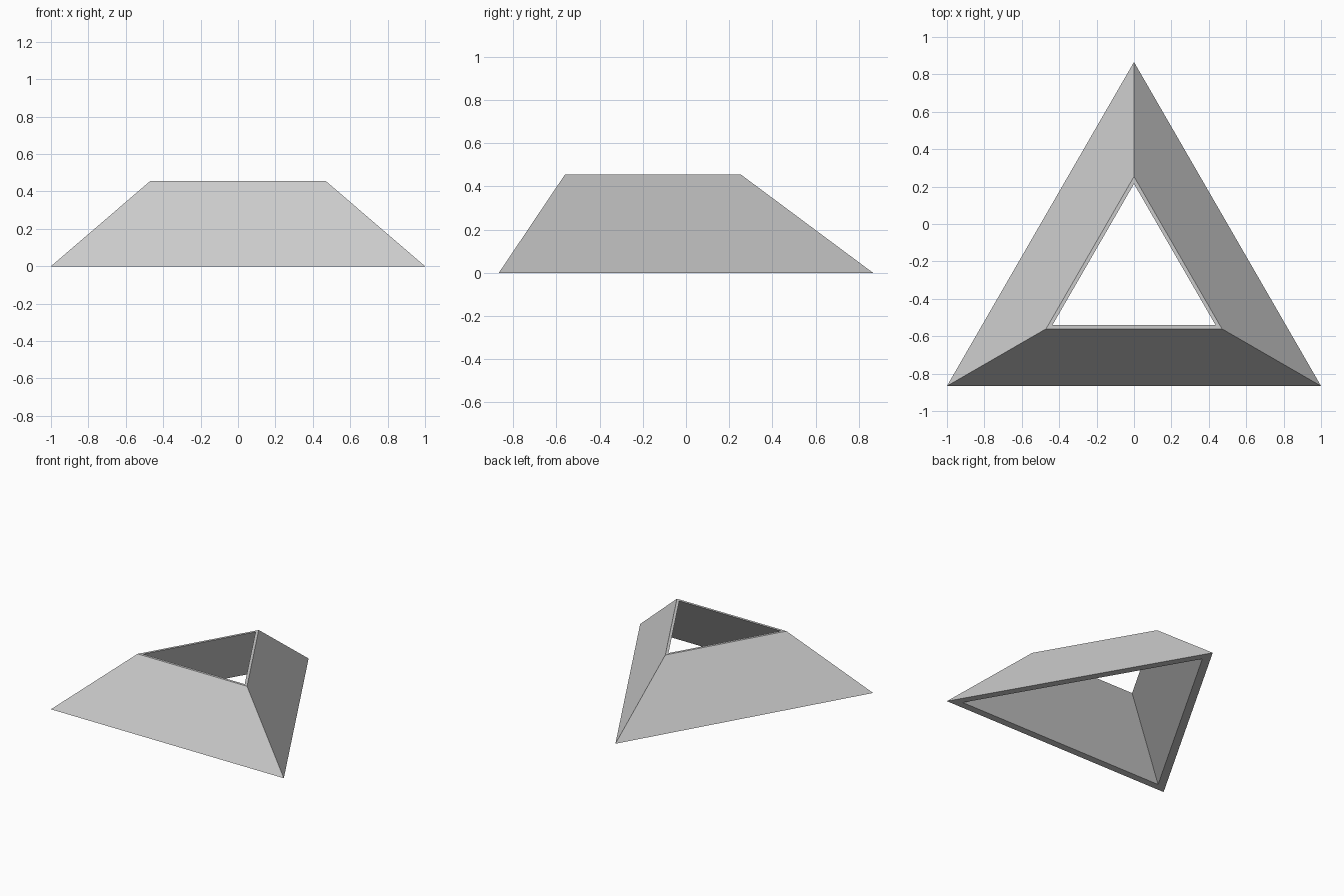
import bpy
import bmesh
from math import cos, sin, radians

# Remove the default cube
cube = bpy.data.objects.get("Cube")
if cube:
    bpy.data.objects.remove(cube, do_unlink=True)

CENTRE_Y = -0.289
HEIGHT = 0.455

# Plain grey finish
grey = bpy.data.materials.new("light_grey")
grey.use_nodes = True
colour = (0.6, 0.6, 0.6, 1.0)
grey.diffuse_color = colour
grey.node_tree.nodes["Principled BSDF"].inputs["Base Color"].default_value = colour


def triangle(bm, radius, z):
    """Ring of three corners, the first pointing to the back."""
    angles = [radians(90 + 120 * i) for i in range(3)]
    return [bm.verts.new((radius * cos(a), CENTRE_Y + radius * sin(a), z))
            for a in angles]


# Hollow tapered frame: outer wall, top rim, inner wall, bottom rim
bm = bmesh.new()
rings = [
    triangle(bm, 1.155, 0),
    triangle(bm, 0.543, HEIGHT),
    triangle(bm, 0.504, HEIGHT),
    triangle(bm, 1.041, 0),
]
for ring, following in zip(rings, rings[1:] + rings[:1]):
    for i in range(3):
        j = (i + 1) % 3
        bm.faces.new((ring[i], ring[j], following[j], following[i]))
bmesh.ops.recalc_face_normals(bm, faces=bm.faces)

mesh = bpy.data.meshes.new("triangular_frame")
bm.to_mesh(mesh)
bm.free()
mesh.materials.append(grey)
frame = bpy.data.objects.new("triangular_frame", mesh)
bpy.context.collection.objects.link(frame)
